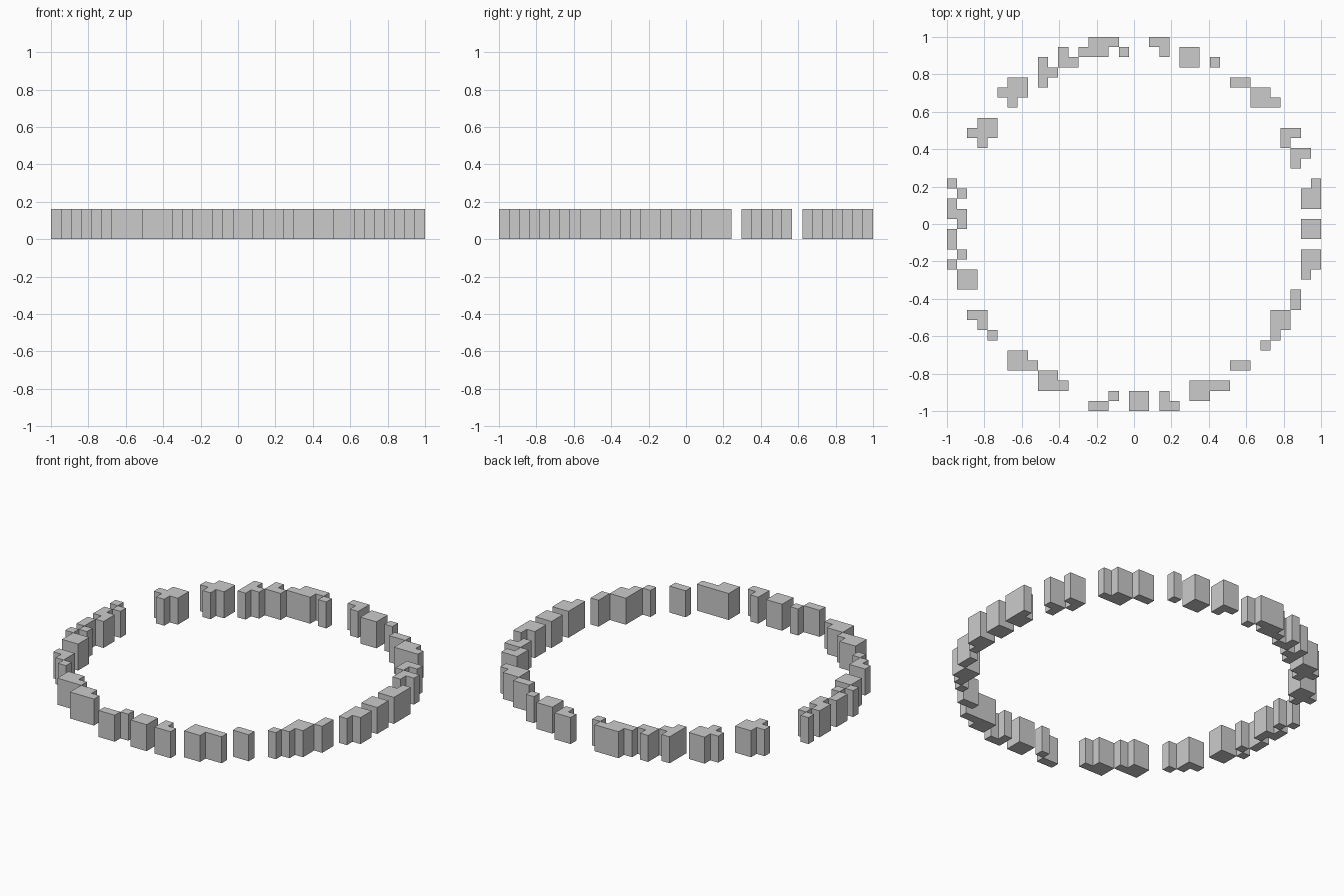
import bpy, bmesh, math

if "Cube" in bpy.data.objects:
    bpy.data.objects.remove(bpy.data.objects["Cube"])

N = 37                 # grid cells across the ring
C = 2.0 / N            # cell size
H = 3 * C              # wall height (three cells)

# Surviving pieces of the ruined ring wall, grouped by footprint: (column, row) of lower-left cell
pieces = {
    (2, 2): [(14, 35), (6, 31), (3, 27), (1, 12), (6, 4), (9, 2), (18, 0), (24, 1),
             (32, 8), (35, 14), (35, 17), (35, 20), (30, 30), (23, 34)],
    (2, 1): [(11, 34), (2, 9), (14, 0), (26, 2), (28, 4), (34, 25), (33, 27),
             (28, 32), (20, 36)],
    (1, 2): [(9, 33), (0, 19), (1, 18), (0, 16), (21, 0), (34, 10)],
    (1, 1): [(16, 36), (13, 35), (17, 35), (11, 35), (9, 32), (10, 33), (5, 31), (6, 30),
             (2, 27), (3, 26), (0, 22), (1, 21), (1, 15), (0, 14), (3, 8), (4, 7), (8, 4),
             (11, 2), (16, 1), (22, 0), (31, 6), (32, 7), (35, 13), (36, 22), (34, 24),
             (33, 26), (32, 30), (26, 34), (21, 35)],
}
cells = {(x + i, y + j) for (w, d), spots in pieces.items()
         for x, y in spots for i in range(w) for j in range(d)}

bm = bmesh.new()


def quad(*corners):
    bm.faces.new([bm.verts.new((x * C - 1, y * C - 1, z)) for x, y, z in corners])


# Only outer faces: top, bottom, and sides with no neighbouring cell
for x, y in sorted(cells):
    ring = [(x, y), (x + 1, y), (x + 1, y + 1), (x, y + 1)]
    quad(*[(a, b, H) for a, b in ring])
    quad(*[(a, b, 0) for a, b in reversed(ring)])
    for k, (dx, dy) in enumerate([(0, -1), (1, 0), (0, 1), (-1, 0)]):
        if (x + dx, y + dy) not in cells:
            (ax, ay), (bx, by) = ring[k], ring[(k + 1) % 4]
            quad((ax, ay, 0), (bx, by, 0), (bx, by, H), (ax, ay, H))

# Weld and merge coplanar faces into clean blocks
bmesh.ops.remove_doubles(bm, verts=bm.verts, dist=1e-4)
bmesh.ops.dissolve_limit(bm, angle_limit=math.radians(1), verts=bm.verts, edges=bm.edges)

mesh = bpy.data.meshes.new("ring_wall")
bm.to_mesh(mesh)
bm.free()
bpy.context.collection.objects.link(bpy.data.objects.new("ring_wall", mesh))
